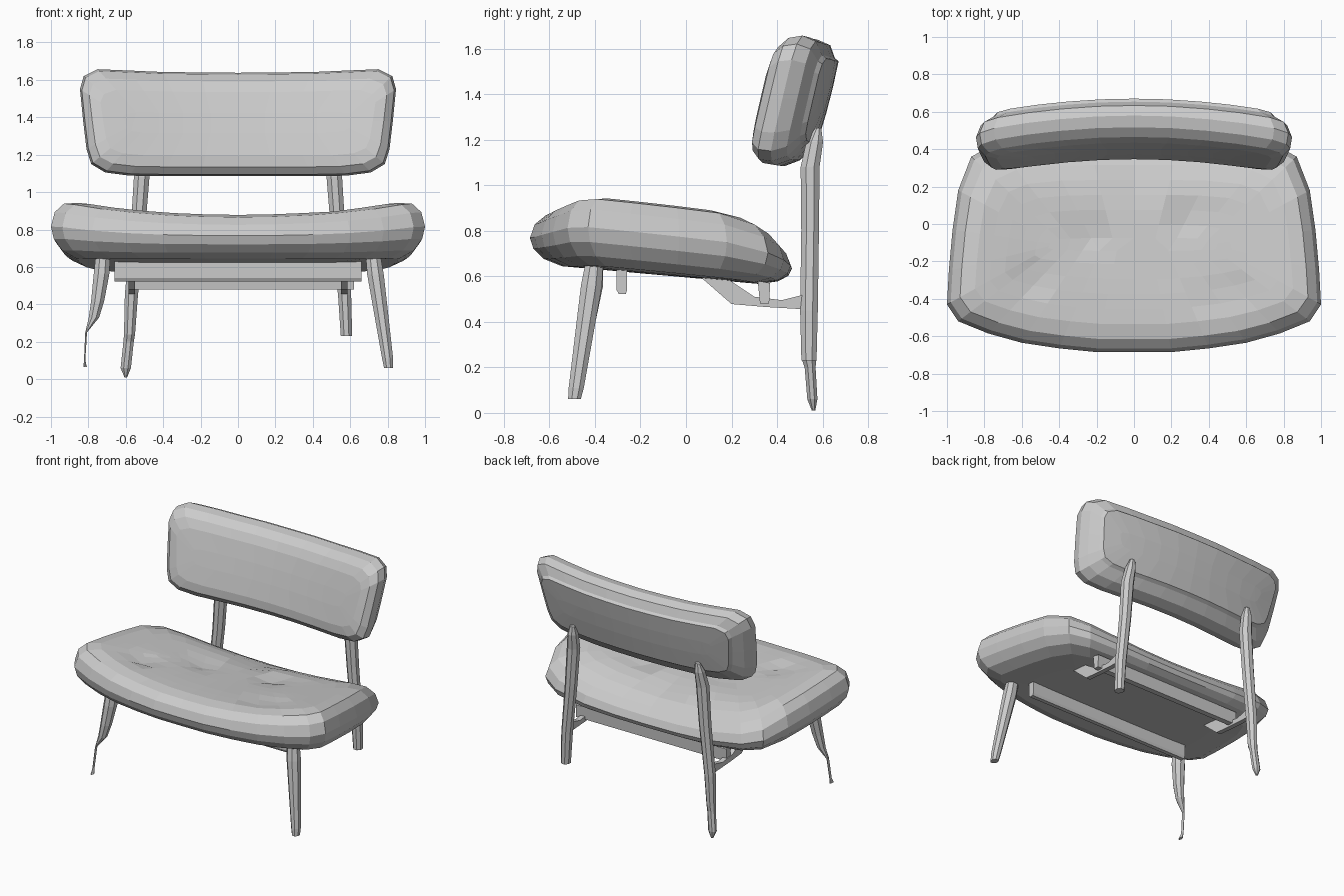
import bpy
import bmesh
import math


def loft(name, rings):
    """Skin a list of equal-length point rings and close both ends."""
    bm = bmesh.new()
    rows = [[bm.verts.new(p) for p in ring] for ring in rings]
    n = len(rows[0])
    for a, b in zip(rows, rows[1:]):
        for i in range(n):
            j = (i + 1) % n
            bm.faces.new((a[i], a[j], b[j], b[i]))
    caps = [bm.faces.new(rows[0]), bm.faces.new(rows[-1])]
    bmesh.ops.triangulate(bm, faces=caps)
    bmesh.ops.recalc_face_normals(bm, faces=bm.faces)
    mesh = bpy.data.meshes.new(name)
    bm.to_mesh(mesh)
    bm.free()
    obj = bpy.data.objects.new(name, mesh)
    bpy.context.collection.objects.link(obj)
    return obj


def mirrored(half):
    """Close a half outline that runs from x=0 to x=0 on the +x side."""
    return half + [(-x, v) for x, v in reversed(half[1:-1])]


def inset(outline, d, centre, half_w, half_h):
    return [(x * (1 - d / half_w), centre + (v - centre) * (1 - d / half_h))
            for x, v in outline]


def leg(name, sections, sides=8):
    """Tapered leg from (x, y, z, half width, half depth) sections."""
    rings = []
    for x, y, z, rx, ry in sections:
        angles = [2 * math.pi * (i + 0.5) / sides for i in range(sides)]
        rings.append([(x + rx * math.cos(a), y + ry * math.sin(a), z) for a in angles])
    return loft(name, rings)


def prism(name, profile, x0, x1):
    """Extrude a y-z profile along x."""
    return loft(name, [[(x, y, z) for y, z in profile] for x in (x0, x1)])


# Seat cushion: dished, tilted back, with shallow tufts
seat_outline = mirrored([
    (0, -0.685), (0.2, -0.685), (0.4, -0.665), (0.6, -0.635), (0.78, -0.585),
    (0.94, -0.52), (1.0, -0.43), (0.99, -0.25), (0.97, -0.03), (0.94, 0.18),
    (0.87, 0.36), (0.74, 0.43), (0.5, 0.46), (0.25, 0.465), (0, 0.465)])
tufts = [(-0.24, -0.06), (0.28, 0.02), (0.5, -0.38), (-0.02, 0.2), (-0.55, -0.3)]


def seat_point(x, y, z, on_top):
    t = (z - 0.605) / 0.235
    z += 0.09 * x * x * t + 0.03 * x ** 4 - 0.09 * (y + 0.11)
    z -= 0.25 * max(0, y - 0.2) * t
    if on_top:
        z -= sum(0.025 * math.exp(-((x - a) ** 2 + (y - b) ** 2) / 0.008) for a, b in tufts)
    return (x, y, z)


seat_rings = []
for d, z in [(0.5, 0.605), (0.32, 0.605), (0.14, 0.605), (0.06, 0.63), (0.015, 0.67),
             (0, 0.715), (0.02, 0.775), (0.07, 0.82), (0.15, 0.84), (0.23, 0.843),
             (0.31, 0.845), (0.39, 0.845), (0.47, 0.845), (0.54, 0.845)]:
    ring = inset(seat_outline, d, -0.11, 1.0, 0.575)
    seat_rings.append([seat_point(x, y, z, d > 0.1 and z > 0.8) for x, y in ring])
loft("seat_cushion", seat_rings)

# Back cushion: rounded slab leaning back, ends bowed forward
back_outline = mirrored([
    (0, 1.085), (0.2, 1.085), (0.4, 1.085), (0.58, 1.088), (0.71, 1.105), (0.785, 1.15),
    (0.81, 1.23), (0.828, 1.38), (0.845, 1.55), (0.825, 1.62), (0.75, 1.657),
    (0.58, 1.65), (0.4, 1.642), (0.2, 1.64), (0, 1.638)])
back_rings = []
for d, y in [(0.23, 0.63), (0.10, 0.625), (0.085, 0.605), (0.025, 0.57), (0, 0.51),
             (0.01, 0.45), (0.05, 0.408), (0.11, 0.392), (0.23, 0.388)]:
    ring = inset(back_outline, d, 1.37, 0.845, 0.285)
    back_rings.append([(x, y + 0.26 * (z - 1.37) - 0.13 * x * x, z) for x, z in ring])
loft("back_cushion", back_rings)

# Front legs: the left one wears away to a thin strip
leg("front_leg_right", [
    (0.805, -0.49, 0.06, 0.026, 0.03), (0.80, -0.482, 0.11, 0.032, 0.036),
    (0.735, -0.415, 0.56, 0.048, 0.05), (0.72, -0.40, 0.68, 0.042, 0.04)])
leg("front_leg_left", [
    (-0.817, -0.49, 0.065, 0.010, 0.02), (-0.82, -0.475, 0.10, 0.004, 0.012),
    (-0.812, -0.455, 0.25, 0.005, 0.012), (-0.77, -0.44, 0.33, 0.03, 0.03),
    (-0.75, -0.43, 0.42, 0.038, 0.04), (-0.73, -0.41, 0.56, 0.045, 0.05),
    (-0.72, -0.40, 0.68, 0.042, 0.04)])

# Back posts: one reaches the floor, the other stops short
upper_post = [(0.57, 0.54, 0.45, 0.038, 0.042), (0.535, 0.545, 0.8, 0.042, 0.042),
              (0.515, 0.545, 1.08, 0.045, 0.045), (0.505, 0.565, 1.19, 0.036, 0.04),
              (0.50, 0.58, 1.25, 0.02, 0.015)]
leg("back_post_right", [(0.58, 0.54, 0.23, 0.033, 0.036)] + upper_post)
leg("back_post_left", [(-0.6, 0.56, 0.01, 0.008, 0.008), (-0.6, 0.555, 0.06, 0.03, 0.024),
                       (-0.585, 0.545, 0.2, 0.03, 0.026), (-0.58, 0.54, 0.24, 0.032, 0.036)]
    + [(-x, y, z, rx, ry) for x, y, z, rx, ry in upper_post])

# Cross rails under the seat
prism("front_rail", [(-0.305, 0.63), (-0.305, 0.54), (-0.295, 0.522),
                     (-0.265, 0.522), (-0.258, 0.54), (-0.258, 0.63)], -0.66, 0.66)
prism("back_rail", [(0.315, 0.58), (0.325, 0.48), (0.365, 0.48), (0.37, 0.57)], -0.58, 0.62)

# Curved side brackets tying the seat to the back posts
bracket = [(0.06, 0.6), (0.2, 0.478), (0.35, 0.465), (0.52, 0.455),
           (0.52, 0.52), (0.42, 0.495), (0.3, 0.51), (0.18, 0.59)]
for side, s in (("right", 1), ("left", -1)):
    prism("side_bracket_" + side, bracket, s * 0.55, s * 0.585)
